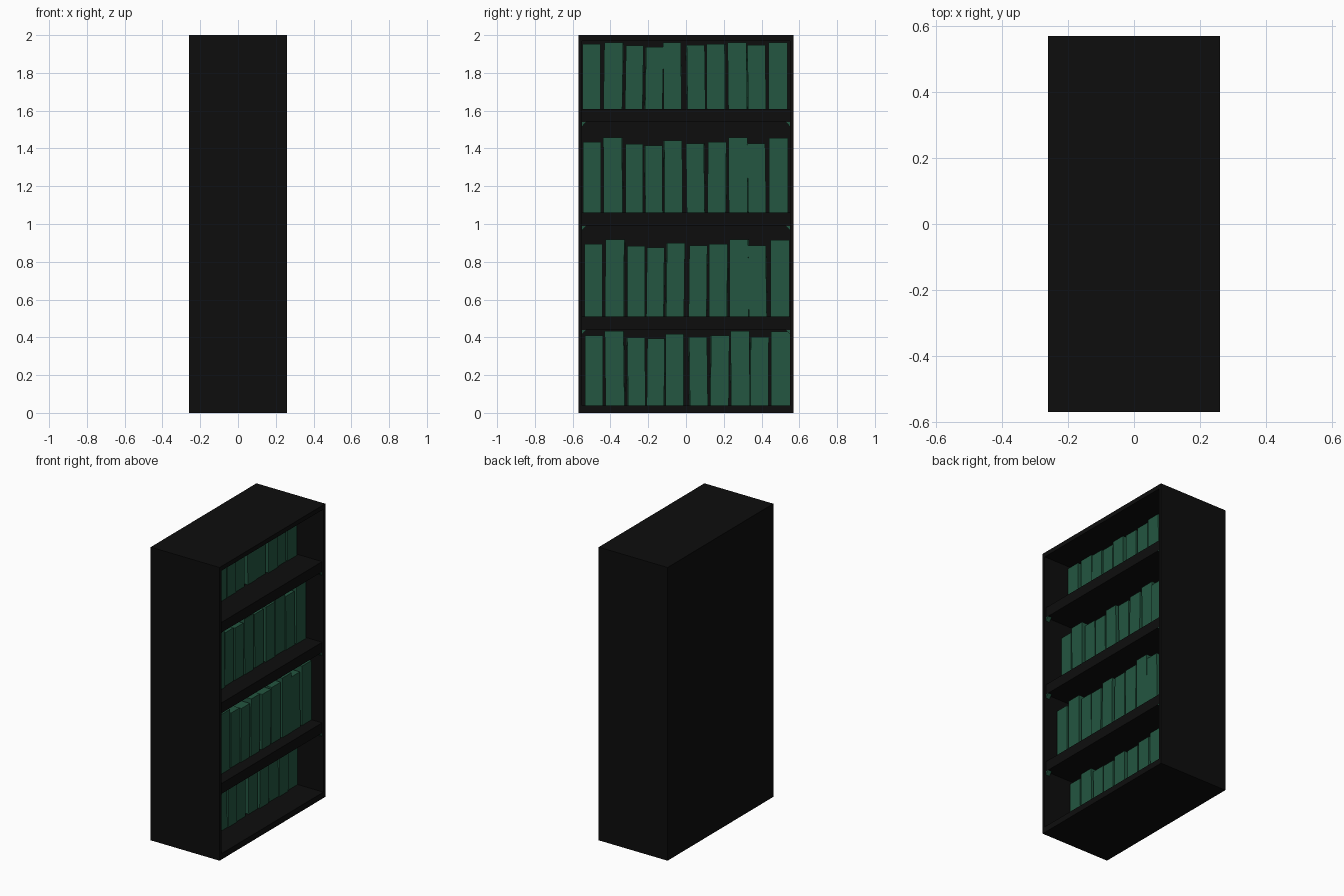
import bpy, bmesh, random
from mathutils import Vector

if "Cube" in bpy.data.objects:
    bpy.data.objects.remove(bpy.data.objects["Cube"])
random.seed(4)

def material(name, rgb):
    m = bpy.data.materials.new(name)
    m.diffuse_color = (*rgb, 1)
    m.use_nodes = True
    m.node_tree.nodes["Principled BSDF"].inputs["Base Color"].default_value = m.diffuse_color
    return m

BLACK = material("black wood", (0.004, 0.004, 0.004))
GREEN = material("dark green", (0.0168, 0.093, 0.052))

def finish(name, bm, mat):
    bmesh.ops.recalc_face_normals(bm, faces=bm.faces)
    me = bpy.data.meshes.new(name)
    bm.to_mesh(me)
    bm.free()
    me.materials.append(mat)
    ob = bpy.data.objects.new(name, me)
    bpy.context.collection.objects.link(ob)
    return ob

def box(name, lo, hi, mat, lean=0.0, twist=0.0):
    """Box between two corners; lean shifts the top, twist shifts the front along y."""
    bm = bmesh.new()
    bmesh.ops.create_cube(bm, size=1)
    lo, hi = Vector(lo), Vector(hi)
    for v in bm.verts:
        top, front = v.co.z > 0, v.co.x > 0
        v.co = Vector([l + (c + 0.5) * (h - l) for l, h, c in zip(lo, hi, v.co)])
        v.co.y += lean * top + twist * front
    return finish(name, bm, mat)

def wedge(name, side, z):
    """Small triangular shelf support in the corner under a shelf."""
    bm = bmesh.new()
    pts = [(0.55, z), (0.528, z), (0.55, z - 0.024)]
    a = [bm.verts.new((0.222, side * y, h)) for y, h in pts]
    b = [bm.verts.new((0.25, side * y, h)) for y, h in pts]
    bm.faces.new(a)
    bm.faces.new(b)
    for i in range(3):
        j = (i + 1) % 3
        bm.faces.new((a[i], a[j], b[j], b[i]))
    return finish(name, bm, GREEN)

# cabinet
box("left_side", (-0.26, -0.57, 0), (0.26, -0.55, 2), BLACK)
box("right_side", (-0.26, 0.55, 0), (0.26, 0.57, 2), BLACK)
box("back_panel", (-0.26, -0.55, 0), (-0.24, 0.55, 2), BLACK)
box("top_board", (-0.24, -0.55, 1.97), (0.26, 0.55, 2), BLACK)
box("bottom_board", (-0.24, -0.55, 0), (0.26, 0.55, 0.04), BLACK)

# shelves and their corner supports
for i, z in enumerate((0.44, 0.99, 1.54)):
    box(f"shelf_{i}", (-0.24, -0.55, z), (0.25, 0.55, z + 0.07), BLACK)
    for side in (-1, 1):
        wedge(f"support_{i}_{side}", side, z)

# books: centre, width and height repeat on each row
BOOKS = [(-0.492, .095, .37), (-0.378, .10, .393), (-0.268, .093, .36),
         (-0.165, .092, .353), (-0.063, .095, .377), (0.06, .095, .363),
         (0.17, .097, .37), (0.283, .10, .393), (0.38, .095, .363), (0.495, .10, .391)]
# rows: base height, front depth, height scale, sideways shift
ROWS = [(0.04, 0.07, 1.0, 0.005), (0.51, 0.17, 1.035, 0.002),
        (1.06, 0.13, 1.01, -0.006), (1.61, 0.07, 0.93, -0.008)]
for r, (base, front, scale, shift) in enumerate(ROWS):
    for b, (y, w, h) in enumerate(BOOKS):
        y += shift
        lean = random.uniform(-0.006, 0.006) if 0 < b < 9 else 0
        top = min(base + h * scale, 1.962)
        box(f"book_{r}_{b}", (-0.25, y - w / 2, base),
            (front + random.uniform(-0.006, 0.006), y + w / 2, top), GREEN, lean,
            random.uniform(-0.004, 0.004) if 0 < b < 9 else 0)
